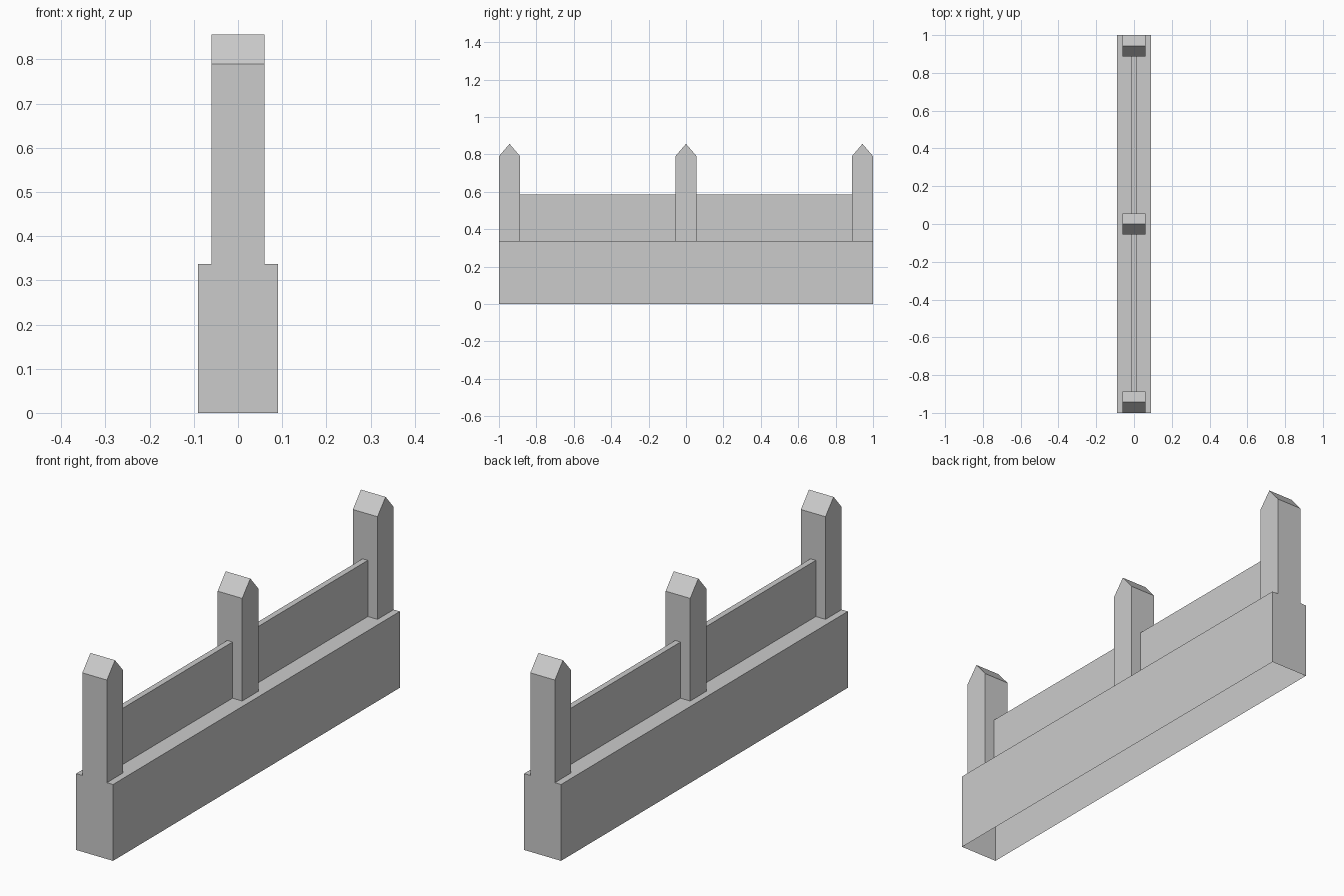
import bpy, bmesh

if "Cube" in bpy.data.objects:
    bpy.data.objects.remove(bpy.data.objects["Cube"])

BASE_TOP = 0.337
POST_W = 0.113


def extrude_profile(name, profile, half_x):
    """Extrude a (y, z) profile along x; the downward side (last to first point) stays open."""
    bm = bmesh.new()
    left = [bm.verts.new((-half_x, y, z)) for y, z in profile]
    right = [bm.verts.new((half_x, y, z)) for y, z in profile]
    bm.faces.new(left)
    bm.faces.new(right[::-1])
    for i in range(len(profile) - 1):
        bm.faces.new((left[i], right[i], right[i + 1], left[i + 1]))
    bmesh.ops.recalc_face_normals(bm, faces=bm.faces)
    mesh = bpy.data.meshes.new(name)
    bm.to_mesh(mesh)
    bm.free()
    obj = bpy.data.objects.new(name, mesh)
    bpy.context.collection.objects.link(obj)
    return obj


def slab(name, y0, y1, z0, z1, half_x):
    return extrude_profile(name, [(y0, z0), (y0, z1), (y1, z1), (y1, z0)], half_x)


# Base wall, open underneath
slab("base_wall", -1, 1, 0, BASE_TOP, 0.09)

# Three posts with gabled tops
h = POST_W / 2
for label, y in (("front", -1 + h), ("middle", 0), ("back", 1 - h)):
    extrude_profile(label + "_post",
                    [(y - h, BASE_TOP), (y - h, 0.79), (y, 0.856),
                     (y + h, 0.79), (y + h, BASE_TOP)], 0.06)

# Thin panels between the posts
slab("front_panel", -1 + POST_W, -h, BASE_TOP, 0.585, 0.013)
slab("back_panel", h, 1 - POST_W, BASE_TOP, 0.585, 0.013)
